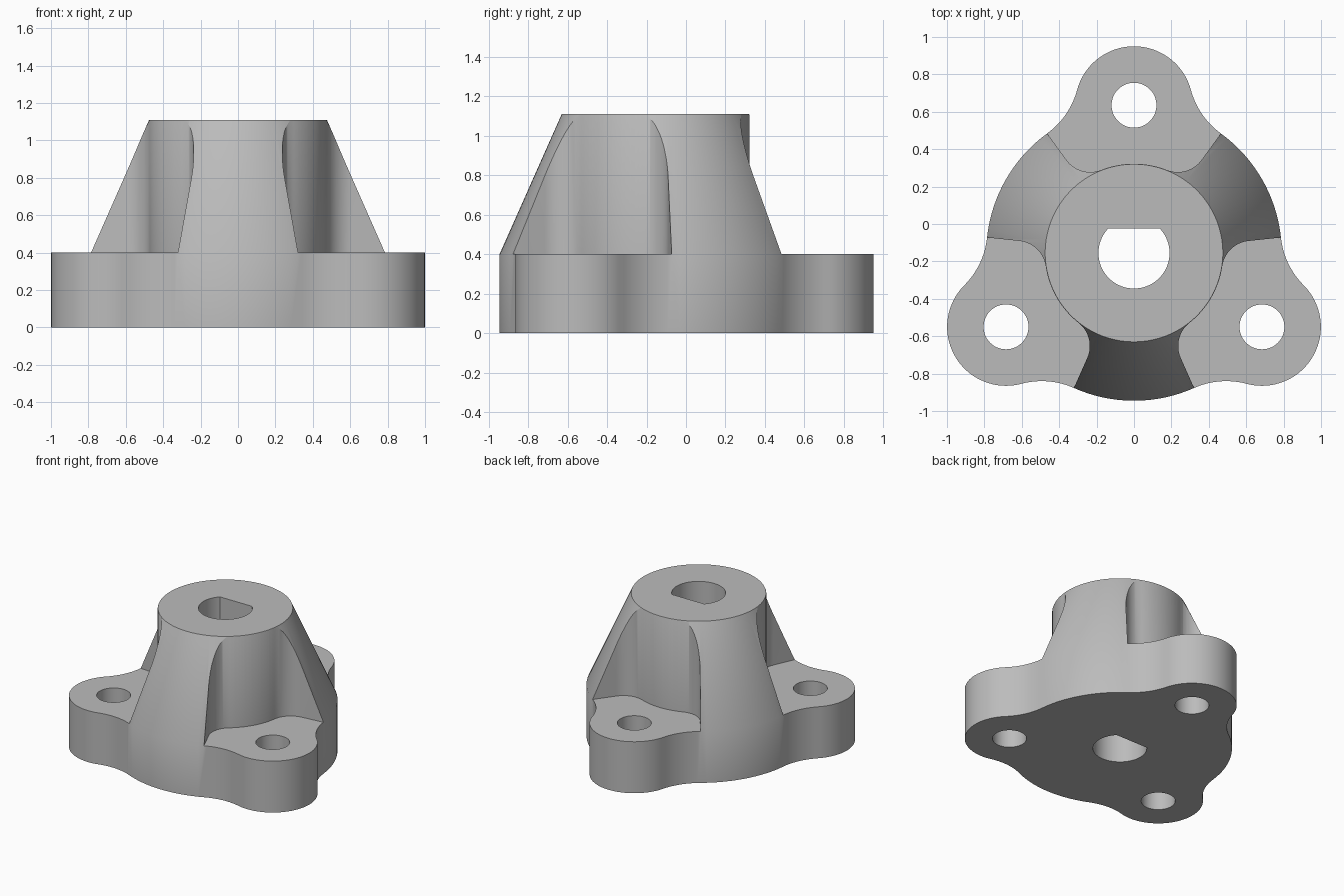
import bpy
import bmesh
from math import radians, degrees, sin, cos, asin, atan2
from mathutils import Vector, Matrix

CENTRE_Y = -0.155
HEIGHT, FLANGE = 1.11, 0.4
BASE_R, TOP_R = 0.79, 0.475
LOBE_R, LOBE_DIST = 0.315, 0.79
WALL = 36                      # half angle of each lobe sector, degrees
DIRECTIONS = (90, 210, 330)

if "Cube" in bpy.data.objects:
    bpy.data.objects.remove(bpy.data.objects["Cube"])

grey = bpy.data.materials.new("plain_grey")
grey.use_nodes = True
colour = (0.5, 0.5, 0.5, 1)
grey.diffuse_color = colour
grey.node_tree.nodes["Principled BSDF"].inputs["Base Color"].default_value = colour


def polar(r, deg):
    return Vector((r * cos(radians(deg)), r * sin(radians(deg))))


def arc(centre, r, start, end, steps):
    return [centre + polar(r, start + (end - start) * i / steps) for i in range(steps + 1)]


def mirrored(half):
    """Complete a half outline, given with y >= 0, across the x axis."""
    return half + [Vector((p.x, -p.y)) for p in reversed(half) if p.y > 1e-5]


def loft(name, rings):
    """Closed solid through (outline, z) rings of equal point count."""
    bm = bmesh.new()
    loops = [[bm.verts.new((p.x, p.y, z)) for p in pts] for pts, z in rings]
    bm.faces.new(loops[0])
    bm.faces.new(loops[-1])
    for low, high in zip(loops, loops[1:]):
        for i in range(len(low)):
            j = (i + 1) % len(low)
            bm.faces.new((low[i], low[j], high[j], high[i]))
    bmesh.ops.recalc_face_normals(bm, faces=bm.faces)
    mesh = bpy.data.meshes.new(name)
    bm.to_mesh(mesh)
    bm.free()
    mesh.materials.append(grey)
    obj = bpy.data.objects.new(name, mesh)
    bpy.context.collection.objects.link(obj)
    return obj


def combine(target, name, outline, z0, z1, operation, turn=0):
    """Extrude an outline, turn it about the hub axis and apply it as a boolean."""
    tool = loft(name, [(outline, z0), (outline, z1)])
    tool.data.transform(Matrix.Rotation(radians(turn), 4, "Z"))
    tool.hide_render = True
    bpy.context.view_layer.objects.active = target
    mod = target.modifiers.new(name, "BOOLEAN")
    mod.operation, mod.solver, mod.object = operation, "EXACT", tool
    bpy.ops.object.modifier_apply(modifier=mod.name)
    bpy.data.objects.remove(tool)


# Tapered hub on a straight skirt
origin = Vector((0, 0))
def circle(r):
    return arc(origin, r, 0, 357, 119)
body = loft("mounting_hub", [(circle(BASE_R), 0), (circle(BASE_R), FLANGE),
                             (circle(TOP_R), HEIGHT)])

# Pocket outline: round hub wall, fillet, radial side wall
inner, fillet = TOP_R + 0.002, 0.158
touch = WALL - degrees(asin(fillet / (inner + fillet)))
pocket = mirrored(arc(origin, inner, 0, touch, 10)
                  + arc(polar(inner + fillet, touch), fillet, touch + 180, WALL + 90, 14)[1:]
                  + [polar(1.3, WALL)])

# Lobe outline: concave blend off the skirt, then the round ear
c = cos(radians(WALL))
blend = ((BASE_R**2 + LOBE_DIST**2 - 2 * BASE_R * LOBE_DIST * c - LOBE_R**2)
         / (2 * LOBE_R - 2 * BASE_R + 2 * LOBE_DIST * c))
blend_c, lobe_c = polar(BASE_R + blend, WALL), Vector((LOBE_DIST, 0))
to_blend = blend_c - lobe_c
join = degrees(atan2(to_blend.y, to_blend.x))
lobe = mirrored(arc(blend_c, blend, WALL + 180, join + 180, 14)
                + arc(lobe_c, LOBE_R, join, 0, 24)[1:])

screw_hole = arc(lobe_c, 0.12, 0, 352.5, 47)
for turn in DIRECTIONS:
    combine(body, "pocket_cutter", pocket, FLANGE, 1.4, "DIFFERENCE", turn)
for turn in DIRECTIONS:
    combine(body, "lobe", lobe, 0, FLANGE, "UNION", turn)
for turn in DIRECTIONS:
    combine(body, "screw_hole_cutter", screw_hole, -0.2, 0.8, "DIFFERENCE", turn)

# D-shaped shaft bore with its flat toward the back
flat = degrees(asin(0.13 / 0.19))
bore = arc(origin, 0.19, 180 - flat, 360 + flat, 60)
combine(body, "bore_cutter", bore, -0.2, 1.4, "DIFFERENCE")

# Weld seams, place and shade
bm = bmesh.new()
bm.from_mesh(body.data)
bmesh.ops.remove_doubles(bm, verts=bm.verts, dist=0.0003)
bmesh.ops.dissolve_limit(bm, angle_limit=radians(0.3), verts=bm.verts, edges=bm.edges)
bm.to_mesh(body.data)
bm.free()
body.data.transform(Matrix.Translation((0, CENTRE_Y, 0)))
bpy.ops.object.select_all(action="DESELECT")
body.select_set(True)
bpy.context.view_layer.objects.active = body
bpy.ops.object.shade_smooth_by_angle(angle=radians(30))
